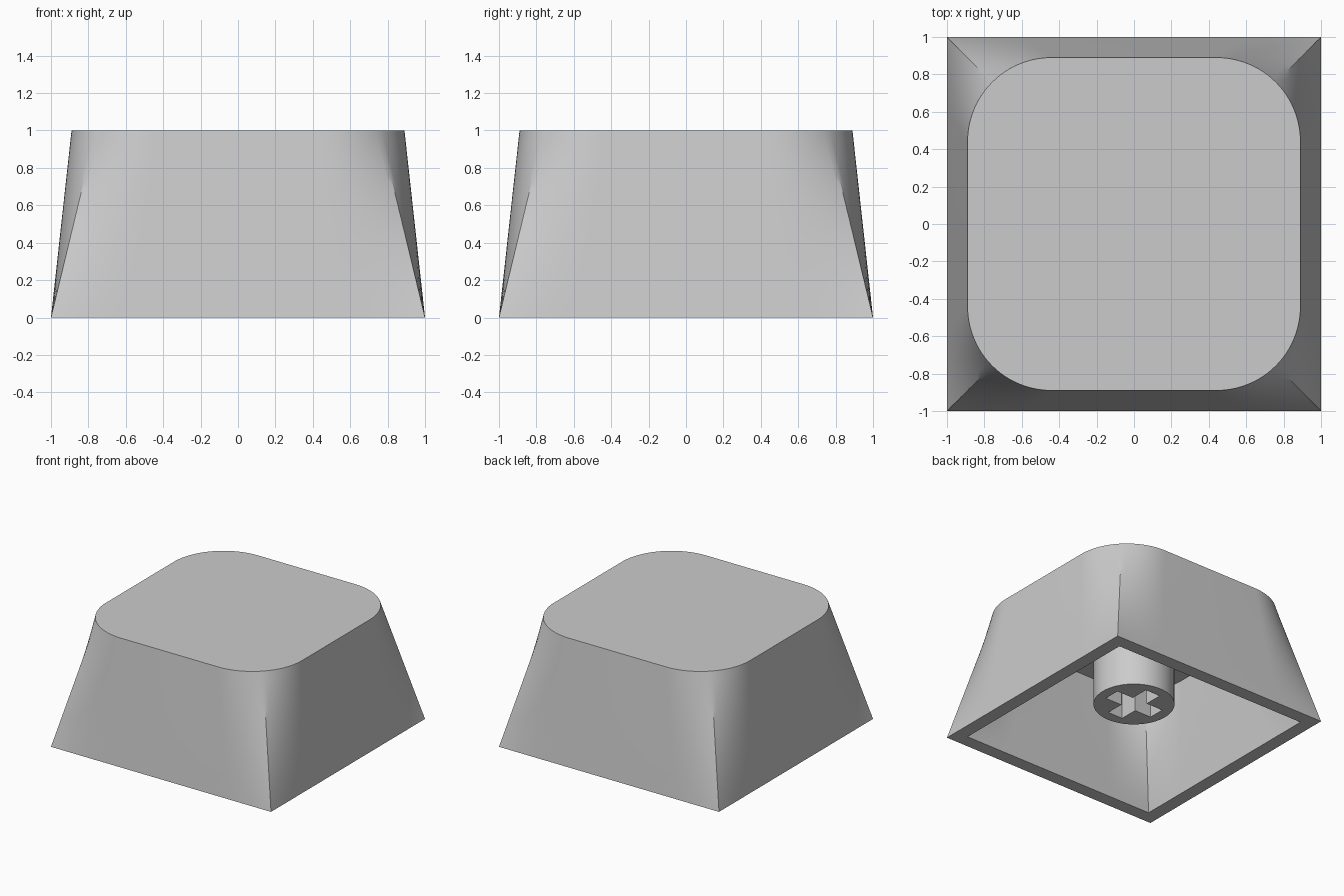
import bpy, bmesh, math

if "Cube" in bpy.data.objects:
    bpy.data.objects.remove(bpy.data.objects["Cube"])

# One plain grey plastic
plastic = bpy.data.materials.new("grey plastic")
plastic.use_nodes = True
plastic.diffuse_color = (0.6, 0.6, 0.6, 1)
plastic.node_tree.nodes["Principled BSDF"].inputs["Base Color"].default_value = (0.6, 0.6, 0.6, 1)

TOP_HALF = 0.89     # half width of the rounded top
RADIUS = 0.45       # corner radius of the top
INNER = 0.89        # cavity is the outer shape scaled by this
ARC_STEPS = 24
LEVELS = 16


def make_object(name, bm):
    bmesh.ops.recalc_face_normals(bm, faces=bm.faces)
    mesh = bpy.data.meshes.new(name)
    bm.to_mesh(mesh)
    bm.free()
    mesh.materials.append(plastic)
    obj = bpy.data.objects.new(name, mesh)
    bpy.context.collection.objects.link(obj)
    return obj


def activate(obj):
    bpy.ops.object.select_all(action='DESELECT')
    obj.select_set(True)
    bpy.context.view_layer.objects.active = obj


def smooth(obj):
    activate(obj)
    bpy.ops.object.shade_smooth_by_angle(angle=math.radians(30))


def quarter(t):
    """One corner of the blend between sharp square (t=0) and rounded square (t=1)."""
    flat = TOP_HALF - RADIUS
    arc = RADIUS * math.pi / 4
    start = flat / (flat + arc)
    points = []
    for i in range(ARC_STEPS + 1):
        s = i / ARC_STEPS
        a = s * math.pi / 2
        square = (min(1, 1), start + (1 - start) * 2 * s) if s <= 0.5 \
            else (start + (1 - start) * 2 * (1 - s), 1)
        rounded = (flat + RADIUS * math.cos(a), flat + RADIUS * math.sin(a))
        points.append([p + (q - p) * t for p, q in zip(square, rounded)])
    return points


def ring(bm, t, scale):
    verts, corner = [], quarter(t)
    for turn in range(4):
        c, s = ((1, 0), (0, 1), (-1, 0), (0, -1))[turn]
        for x, y in corner:
            verts.append(bm.verts.new(((x * c - y * s) * scale, (x * s + y * c) * scale, t * scale)))
    return verts


# Hollow cap: outer skin going down, rim, then cavity going up
bm = bmesh.new()
heights = [i / LEVELS for i in range(LEVELS + 1)]
rings = [ring(bm, t, 1) for t in reversed(heights)] + [ring(bm, t, INNER) for t in heights]
for upper, lower in zip(rings, rings[1:]):
    for i in range(len(upper)):
        j = (i + 1) % len(upper)
        bm.faces.new((upper[i], upper[j], lower[j], lower[i]))
bm.faces.new(rings[0])
bm.faces.new(rings[-1])
smooth(make_object("cap_shell", bm))

# Round stem under the cap
STEM_BOTTOM, STEM_TOP = 0.22, 0.9
bm = bmesh.new()
bmesh.ops.create_cone(bm, cap_ends=True, segments=64, radius1=0.305, radius2=0.305,
                      depth=STEM_TOP - STEM_BOTTOM)
bmesh.ops.translate(bm, verts=bm.verts, vec=(0, 0, (STEM_TOP + STEM_BOTTOM) / 2))
stem = make_object("stem", bm)

# Cross-shaped socket cut up into the stem
LONG, THIN = 0.22, 0.068
bm = bmesh.new()
outline = []
for turn in range(4):
    c, s = ((1, 0), (0, 1), (-1, 0), (0, -1))[turn]
    for x, y in ((LONG, -THIN), (LONG, THIN), (THIN, THIN)):
        outline.append(bm.verts.new((x * c - y * s, x * s + y * c, 0.1)))
base = bm.faces.new(outline)
grown = bmesh.ops.extrude_face_region(bm, geom=[base])["geom"]
bmesh.ops.translate(bm, verts=[g for g in grown if isinstance(g, bmesh.types.BMVert)],
                    vec=(0, 0, 0.78))
cutter = make_object("socket_cutter", bm)
cutter.hide_render = True

activate(stem)
cut = stem.modifiers.new("socket", 'BOOLEAN')
cut.operation = 'DIFFERENCE'
cut.solver = 'EXACT'
cut.object = cutter
bpy.ops.object.modifier_apply(modifier=cut.name)
bpy.data.objects.remove(cutter)
smooth(stem)
